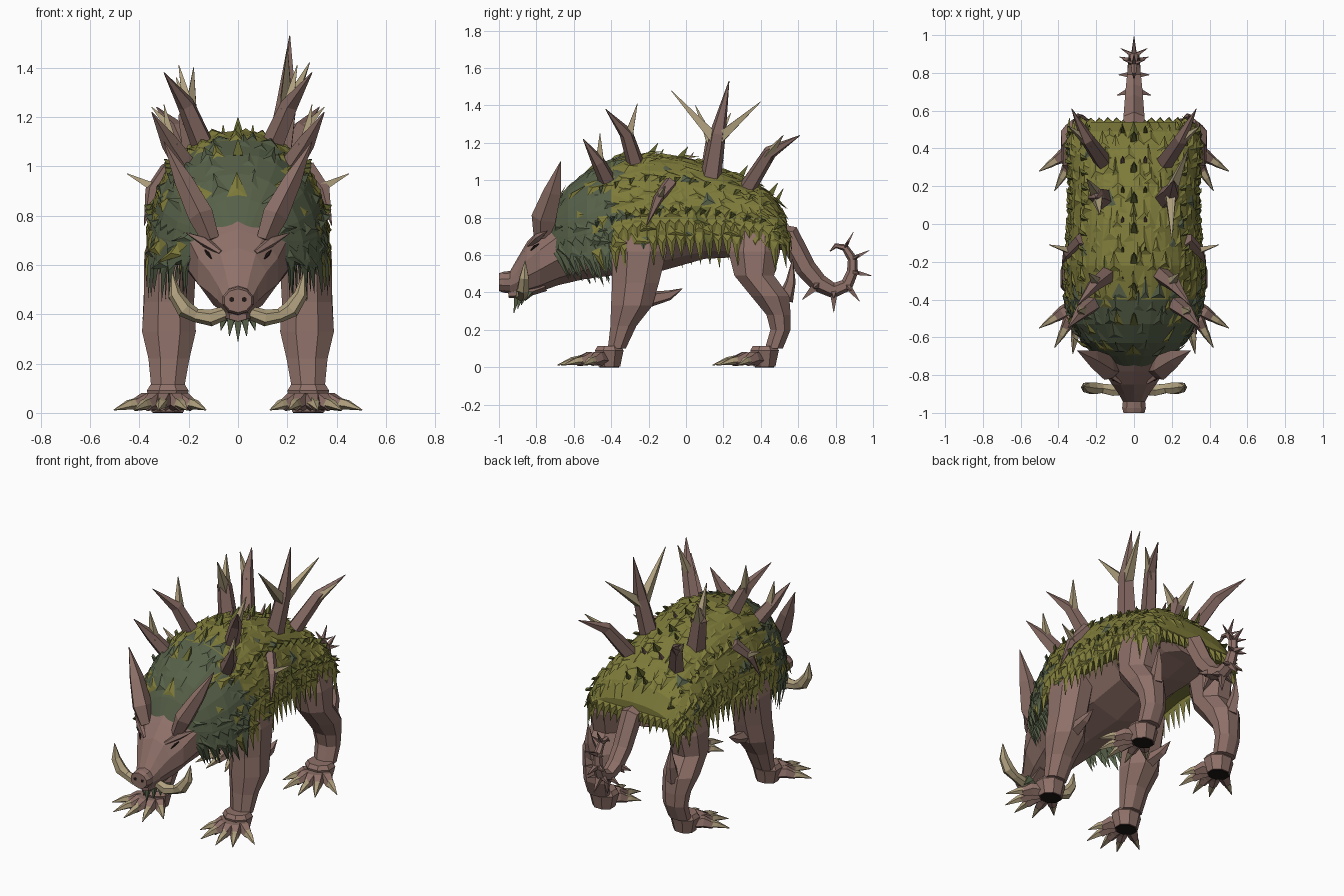
import bpy, bmesh, math, random
from mathutils import Vector as V

random.seed(7)
if "Cube" in bpy.data.objects:
    bpy.data.objects.remove(bpy.data.objects["Cube"])


def material(name, hexcode):
    rgb = [int(hexcode[i:i + 2], 16) / 255 for i in (0, 2, 4)]
    col = [((c + 0.055) / 1.055) ** 2.4 for c in rgb] + [1]
    m = bpy.data.materials.new(name)
    m.use_nodes = True
    m.diffuse_color = col
    m.node_tree.nodes["Principled BSDF"].inputs["Base Color"].default_value = col
    return m


SKIN = material("brown_skin", "8f7169")
SPINE = material("dark_brown_spine", "866a63")
BONE = material("bone", "b0a07e")
OLIVE = material("olive_moss", "7e7b3a")
GREEN = material("dark_green_moss", "566048")
SHADE = material("deep_olive", "62642f")
BLACK = material("near_black", "1e1615")


def finish(name, bm, *mats):
    bmesh.ops.recalc_face_normals(bm, faces=bm.faces)
    me = bpy.data.meshes.new(name)
    bm.to_mesh(me)
    bm.free()
    for m in mats:
        me.materials.append(m)
    bpy.context.collection.objects.link(bpy.data.objects.new(name, me))


def face(bm, verts, mi=0):
    bm.faces.new(verts).material_index = mi


def loft(bm, rings, mi=0):
    rows = [[bm.verts.new(p) for p in r] for r in rings]
    n = len(rows[0])
    for a, b in zip(rows, rows[1:]):
        for i in range(n):
            j = (i + 1) % n
            face(bm, (a[i], a[j], b[j], b[i]), mi)
    face(bm, rows[0], mi)
    face(bm, rows[-1], mi)


def ring(c, a, b, n):
    turns = [math.tau * (i + 0.5) / n for i in range(n)]
    return [V(c) + V(a) * math.cos(t) + V(b) * math.sin(t) for t in turns]


def tube(bm, path, mi=0, n=5, flat=1.0):
    """Tapered tube through points (x, y, z, radius)."""
    pts = [V(p[:3]) for p in path]
    span = pts[-1] - pts[0]
    axis = min(range(3), key=lambda i: abs(span[i]))
    ref = V([float(i == axis) for i in range(3)])
    rings = []
    for i, p in enumerate(pts):
        t = (pts[min(i + 1, len(pts) - 1)] - pts[max(i - 1, 0)]).normalized()
        a = (ref - t * ref.dot(t)).normalized()
        r = path[i][3]
        rings.append(ring(p, a * r, t.cross(a) * r * flat, n))
    loft(bm, rings, mi)


def spike(bm, base, tip, r, mi=0, n=4):
    tube(bm, [(*base, r), (*tip, 0.002)], mi, n)


def flip(path, s):
    return [(p[0] * s, *p[1:]) for p in path]


def leaf(bm, p, nrm, d, width, length, lift, mi):
    side = nrm.cross(d).normalized() * width / 2
    l, r, top, tip = [bm.verts.new(q) for q in (
        p - side, p + side, p + d * length * 0.3 + nrm * (lift * 0.8 + 0.006),
        p + d * length + nrm * lift)]
    for f in ((l, top, tip), (r, tip, top), (l, r, top), (l, tip, r)):
        face(bm, f, mi)


# Head and torso: y, centre z, half width, half height
torso = [(-1, .455, .058, .048), (-.975, .455, .066, .056), (-.94, .455, .062, .06),
         (-.9, .485, .085, .1), (-.85, .53, .122, .14), (-.78, .575, .17, .17),
         (-.68, .64, .21, .2), (-.55, .72, .27, .25), (-.4, .78, .31, .29), (-.15, .79, .31, .28),
         (.1, .79, .29, .21), (.3, .77, .29, .18), (.46, .72, .26, .1), (.53, .69, .15, .06)]
bm = bmesh.new()
loft(bm, [ring((0, y, z), (w, 0, 0), (0, 0, h), 10) for y, z, w, h in torso])
finish("head_and_torso", bm, SKIN)

bm = bmesh.new()
tube(bm, [(0, -.76, .45, .09), (0, -.88, .4, .065), (0, -.95, .39, .04)], n=6, flat=.5)
finish("lower_jaw", bm, SKIN)

# Mossy shell: y, half width, lower z, upper z
SHELL = [(-.77, .08, .66, .73), (-.7, .19, .64, .87), (-.63, .27, .6, .97), (-.53, .33, .6, 1.05),
         (-.4, .36, .63, 1.11), (-.22, .365, .68, 1.145), (0, .345, .7, 1.12), (.2, .34, .7, 1.06),
         (.4, .355, .69, .97), (.49, .345, .68, .88), (.54, .29, .67, .78)]


def shell_point(y, t):
    y = min(max(y, SHELL[0][0]), SHELL[-1][0])
    a, b = next((a, b) for a, b in zip(SHELL, SHELL[1:]) if y <= b[0])
    k = (y - a[0]) / (b[0] - a[0])
    w, lo, hi = [a[i] + (b[i] - a[i]) * k for i in (1, 2, 3)]
    c, s = math.cos(t), math.sin(t)
    return V((w * math.copysign(abs(c) ** .9, c), y, lo + (hi - lo) * abs(s) ** .9))


def shell_frame(y, t):
    p, e = shell_point(y, t), 0.02
    along = (shell_point(y + e, t) - shell_point(y - e, t)).normalized()
    n = along.cross(shell_point(y, t + e) - shell_point(y, t - e)).normalized()
    return p, (n if n.dot(p - V((0, y, .7))) > 0 else -n), along


def moss(p):
    """Olive 0, dark green 1 or deep olive 2: dark ahead with olive strays, olive behind."""
    if p.y + random.uniform(-.04, .04) < -.38:
        return int(random.random() > (.5 if .8 < p.z < .97 else .22))
    return random.choice((0,) * 12 + (1, 2))


bm = bmesh.new()
ys = sorted([s[0] for s in SHELL] + [-.31, -.11, .1, .3])
loft(bm, [[shell_point(y, math.pi * i / 14) for i in range(15)] for y in ys])
for f in bm.faces:
    f.material_index = int(f.calc_center_median().y < -.38)
finish("mossy_shell", bm, OLIVE, GREEN)

# Overlapping flat scales on the shell, thinner over the brow
bm = bmesh.new()
for row in range(17):
    for col in range(17):
        y = -.68 + row * .072 + random.uniform(-.03, .03)
        t = math.pi * (col + .5 + random.uniform(-.4, .4)) / 17
        if y < -.5 and random.random() < .25:
            continue
        p, n, along = shell_frame(y, t)
        d = (along + V((0, 0, -.35)) * abs(math.cos(t))).normalized()
        leaf(bm, p - n * .003, n, d, random.uniform(.04, .09),
             random.uniform(.08, .13), random.uniform(.002, .018), moss(p))

# Rows of small raised thorns
for s in (0, 1):
    for i in range(13):
        for t in (.3, .75):
            y = -.5 + i * .08 + t * .05
            p, n, along = shell_frame(y, math.pi - t if s else t)
            leaf(bm, p - n * .004, n, along, .045, .035, .035, 1 if y < -.4 else 2)
finish("shell_scales", bm, OLIVE, GREEN, SHADE)

# Hanging fringe round the sides, neck and rump
bm = bmesh.new()
for s in (0, 1):
    for row in range(3):
        for i in range(25):
            y = -.68 + i * .05 + row * .017
            t = .03 + row * .17
            p, n, along = shell_frame(y, math.pi - t if s else t)
            sweep = .45 if y < -.45 else .05
            leaf(bm, p, n, V((0, sweep, -1)).normalized(), .06,
                 random.uniform(.1, .16) + .03 * (row == 0), .012, moss(p))
    for i in range(9):
        side = V((1 - 2 * s, 0, 0))
        p = side * (.2 + .014 * i) + V((0, -.68 + .035 * i, .62))
        leaf(bm, p, side, V((0, .35, -1)).normalized(), .06, random.uniform(.12, .2), .01, 1)
for i in range(13):
    x = (i - 6) * .045
    leaf(bm, V((x, .535, .74)), V((0, 1, 0)), V((x * .3, .1, -1)).normalized(),
         .06, random.uniform(.08, .13), .02, 0)
finish("shell_fringe", bm, OLIVE, GREEN, SHADE)

# Small crest along the spine
bm = bmesh.new()
for i in range(7):
    y = -.52 + i * .16
    z = shell_point(y, math.pi / 2).z
    spike(bm, (0, y, z - .02), (0, y + .05, z + .055), .03)
    for s in (-1, 1):
        spike(bm, (s * .06, y + .05, z - .03), (s * .06, y + .08, z + .025), .015, i % 2)
finish("back_crest", bm, SHADE, SPINE)

# Large forked back spines: base, bend, tip, then bone prongs
left_tall = [(.16, .13, 1), (.2, .17, 1.25), (.21, .23, 1.53), (.29, .4, 1.42), (.2, -.08, 1.48)]
right_tall = [(-.16, .13, 1), (-.2, .15, 1.21), (-.2, .14, 1.28), (-.18, .05, 1.4),
              (-.25, .24, 1.36)]
pairs = [[(.2, -.41, .98), (.28, -.47, 1.1), (.35, -.55, 1.22), (.3, -.46, 1.25)],
         [(.13, -.26, 1.06), (.21, -.32, 1.25), (.3, -.43, 1.38), (.24, -.26, 1.41)],
         [(.28, -.08, .99), (.35, -.15, .9), (.38, -.21, .76), (.45, -.11, .97)],
         [(.15, .31, .93), (.25, .45, 1.15), (.33, .61, 1.24), (.35, .52, 1.24)]]
spines = [left_tall, right_tall] + [flip(p, s) for p in pairs for s in (1, -1)]
for k, (base, bend, tip, *prongs) in enumerate(spines):
    bm = bmesh.new()
    r = .06 if k < 2 else .036 if k in (6, 7) else .05
    tube(bm, [(*base, r), (*bend, r * .75), (*tip, .002)])
    for q in prongs:
        spike(bm, V(bend) - (V(bend) - V(base)) * .15, q, r * .68, 1)
    finish(f"back_spine_{k + 1}", bm, SPINE, BONE)

# Ears, brows, eyes, nostrils and tusks
for s, side in ((1, "left"), (-1, "right")):
    bm = bmesh.new()
    tube(bm, flip([(.11, -.765, .7, .05), (.15, -.755, .8, .072),
                   (.22, -.71, .94, .052), (.3, -.67, 1.1, .002)], s), n=5, flat=.75)
    finish(side + "_ear", bm, SKIN)
    bm = bmesh.new()
    tube(bm, flip([(.07, -.84, .65, .01), (.135, -.79, .695, .022), (.21, -.74, .73, .002)], s))
    finish(side + "_brow", bm, SKIN)
    bm = bmesh.new()
    tube(bm, flip([(.108, -.83, .625, .003), (.122, -.81, .645, .008), (.134, -.787, .66, .003)], s))
    finish(side + "_eye", bm, BLACK)
    bm = bmesh.new()
    loft(bm, [ring((s * .025, y, .46), (.011, 0, 0), (0, 0, .011), 6) for y in (-1.001, -.998)])
    finish(side + "_nostril", bm, BLACK)
    bm = bmesh.new()
    tube(bm, flip([(.04, -.88, .41, .026), (.11, -.88, .385, .034), (.17, -.87, .395, .028),
                   (.215, -.87, .42, .036), (.255, -.865, .48, .028), (.268, -.86, .57, .002)], s), n=6)
    finish(side + "_tusk", bm, BONE)

bm = bmesh.new()
for i in range(-3, 4):
    x, y = i * .027, -.9 + .02 * abs(i)
    spike(bm, (x, y, .4), (x * 1.3, y - .02, .29 + .022 * abs(i)), .028)
finish("chin_tuft", bm, GREEN)

# Legs: z, centre x, centre y, half width, half depth
front = [(.78, .25, -.26, .1, .15), (.62, .275, -.25, .115, .16), (.45, .28, -.27, .11, .135),
         (.33, .28, -.29, .118, .12), (.22, .28, -.335, .09, .075), (.1, .285, -.37, .072, .052)]
rear = [(.78, .24, .37, .1, .14), (.62, .27, .365, .115, .15), (.49, .28, .365, .11, .115),
        (.38, .285, .45, .11, .11), (.28, .28, .495, .09, .07), (.2, .28, .505, .08, .058),
        (.1, .285, .47, .072, .052)]
toes = [(57, .26), (29, .28), (8, .28), (-17, .27), (-45, .22)]
legs = (("front", front, -.41, (.28, -.21, .36), (.29, -.09, .385), (.29, -.02, .42)),
        ("rear", rear, .42, (.28, .53, .36), (.29, .56, .46), (.29, .57, .58)))
for label, rows, fy, *spur in legs:
    for s, side in ((1, "left"), (-1, "right")):
        name = f"{label}_{side}_"
        bm = bmesh.new()
        loft(bm, [ring((s * x, y, z), (a, 0, 0), (0, b, 0), 8) for z, x, y, a, b in rows])
        tube(bm, [(*p, r) for p, r in zip(flip(spur, s), (.045, .028, .002))])
        finish(name + "leg", bm, SKIN)
        bm = bmesh.new()
        cuff = ((.115, .075), (.09, .092), (.06, .084), (.004, .07))
        loft(bm, [ring((s * .285, fy, z), (r, 0, 0), (0, r * .9, 0), 8) for z, r in cuff])
        loft(bm, [ring((s * .285, fy, z), (.066, 0, 0), (0, .056, 0), 8) for z in (0, .005)], 2)
        for deg, reach in toes:
            a = math.radians(deg)
            at = lambda k, z, r: (s * (.285 + math.sin(a) * reach * k),
                                  fy - math.cos(a) * reach * k, z, r)
            tube(bm, [at(.15, .045, .038), at(.42, .05, .038), at(.64, .03, .024)])
            tube(bm, [at(.48, .042, .028), at(.72, .034, .021), at(1, .012, .002)], 1)
        finish(name + "foot", bm, SKIN, BONE, BLACK)

# Curled, thorny tail
path = [(0, .42, .72, .06), (0, .55, .7, .064), (0, .64, .53, .056), (0, .71, .45, .05),
        (0, .79, .41, .042), (0, .86, .44, .036), (0, .89, .51, .03), (0, .89, .58, .026),
        (0, .85, .64, .02), (0, .8, .65, .013), (0, .77, .62, .003)]
bm = bmesh.new()
tube(bm, path, n=6)
for p in path[3:9]:
    c, r = V(p[:3]), p[3]
    out = (c - V((0, .79, .53))).normalized()
    spike(bm, c, c + out * (r + .075), r * .75, 1)
    for s in (-1, 1):
        spike(bm, c, c + V((s * (r + .04), 0, 0)) + out * .04, r * .65, 1)
finish("tail", bm, SKIN, SPINE)
